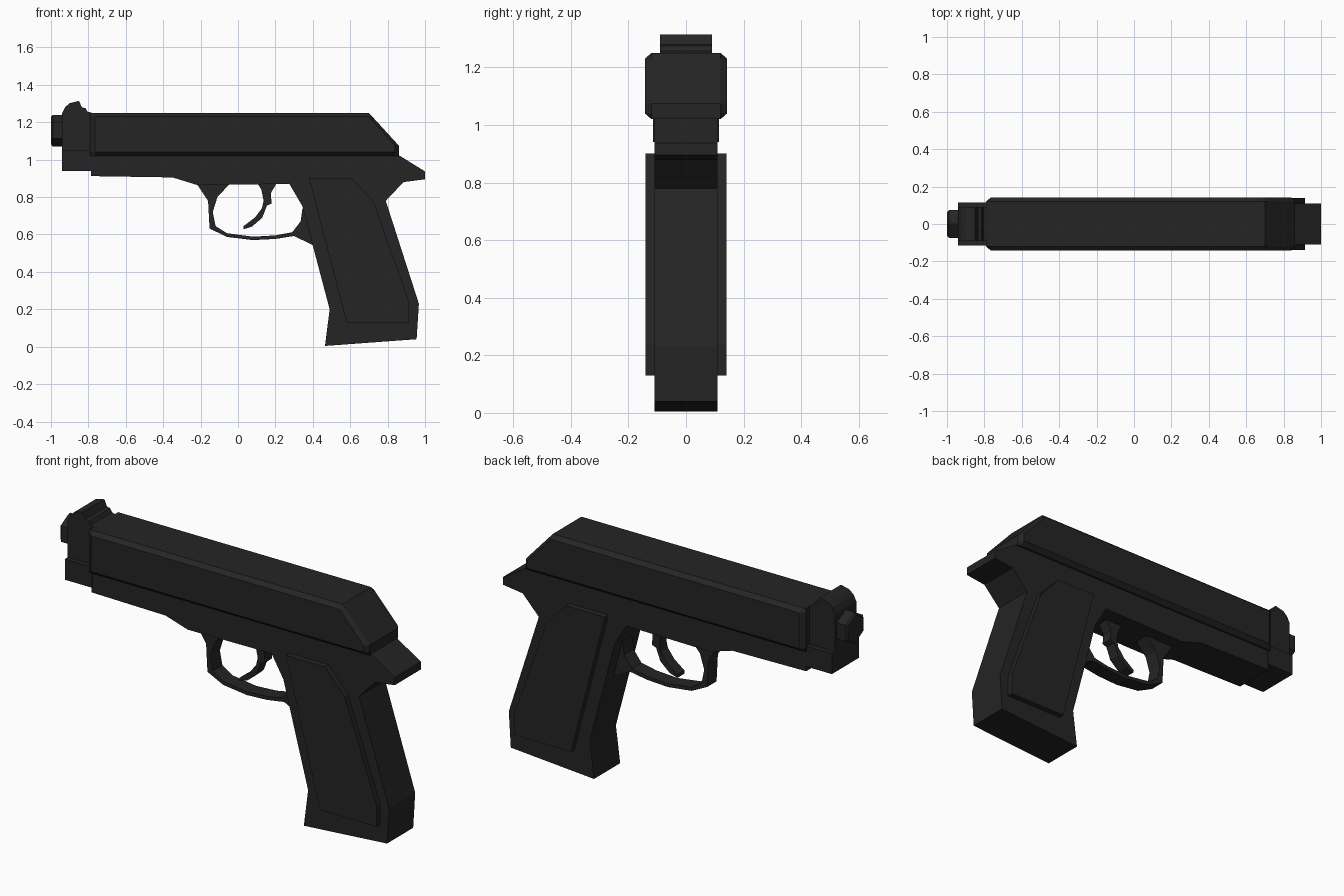
import bpy, bmesh, math
from mathutils import Matrix

if "Cube" in bpy.data.objects:
    bpy.data.objects.remove(bpy.data.objects["Cube"])

black = bpy.data.materials.new("matte black")
black.diffuse_color = (0.018, 0.018, 0.018, 1)
black.use_nodes = True
black.node_tree.nodes["Principled BSDF"].inputs["Base Color"].default_value = black.diffuse_color


def finish(bm, name):
    bmesh.ops.recalc_face_normals(bm, faces=bm.faces)
    mesh = bpy.data.meshes.new(name)
    bm.to_mesh(mesh)
    bm.free()
    mesh.materials.append(black)
    obj = bpy.data.objects.new(name, mesh)
    bpy.context.collection.objects.link(obj)
    return obj


def plate(name, profile, half):
    """Extrude an x-z outline symmetrically across y."""
    bm = bmesh.new()
    face = bm.faces.new([bm.verts.new((x, -half, z)) for x, z in profile])
    out = bmesh.ops.extrude_face_region(bm, geom=[face])
    verts = [v for v in out["geom"] if isinstance(v, bmesh.types.BMVert)]
    bmesh.ops.translate(bm, verts=verts, vec=(0, 2 * half, 0))
    bmesh.ops.triangulate(bm, faces=[f for f in bm.faces if len(f.verts) > 4])
    return finish(bm, name)


# Slide: chamfered section lofted along x, with a sloped rear end
def rear_x(z):
    return 0.86 if z < 1.075 else 0.86 - (z - 1.075) / 0.175 * 0.16


rows = [(0.12, 1.02), (0.143, 1.04), (0.143, 1.075), (0.143, 1.23), (0.12, 1.25)]
bm = bmesh.new()
rings = []
for start, offset, narrow in ((True, 0, True), (True, 0.025, False),
                              (False, -0.02, False), (False, 0, True)):
    ring = []
    for side in (-1, 1):
        for half, z in (rows if side < 0 else rows[::-1]):
            x = (-0.79 if start else rear_x(z)) + offset
            ring.append(bm.verts.new((x, side * (0.12 if narrow else half), z)))
    rings.append(ring)
n = len(rings[0])
for a, b in zip(rings, rings[1:]):
    for i in range(n):
        j = (i + 1) % n
        bm.faces.new((a[i], a[j], b[j], b[i]))
for ring in (rings[0], rings[-1]):
    for i in range(len(rows) - 1):
        bm.faces.new((ring[i], ring[i + 1], ring[n - 2 - i], ring[n - 1 - i]))
finish(bm, "slide")

# Frame and grip in one piece, with the rear tang
plate("frame", [(-0.785, 1.04), (-0.785, 0.912), (-0.35, 0.905), (-0.22, 0.865),
                (0.275, 0.87), (0.345, 0.75), (0.40, 0.54), (0.49, 0.2),
                (0.465, 0.004), (0.955, 0.04), (0.967, 0.23), (0.79, 0.78),
                (0.885, 0.88), (1.0, 0.895), (1.0, 0.937), (0.85, 1.03), (0.8, 1.04)], 0.11)

# Raised grip panels on both sides
plate("grip_panels", [(0.38, 0.9), (0.61, 0.9), (0.725, 0.775), (0.915, 0.24),
                      (0.915, 0.13), (0.58, 0.13)], 0.14)

# Trigger guard loop
plate("trigger_guard", [(-0.22, 0.87), (-0.16, 0.78), (-0.152, 0.632), (-0.06, 0.587),
                        (0.08, 0.57), (0.2, 0.576), (0.30, 0.592), (0.405, 0.54),
                        (0.36, 0.74), (0.345, 0.74), (0.335, 0.67), (0.29, 0.612),
                        (0.2, 0.595), (0.08, 0.588), (-0.06, 0.607), (-0.12, 0.645),
                        (-0.135, 0.72), (-0.11, 0.8), (-0.045, 0.87)], 0.04)

# Trigger
plate("trigger", [(0.10, 0.88), (0.21, 0.88), (0.175, 0.82), (0.18, 0.765), (0.155, 0.755),
                  (0.13, 0.69), (0.075, 0.642), (0.03, 0.628), (0.03, 0.645),
                  (0.09, 0.69), (0.128, 0.74), (0.137, 0.78), (0.125, 0.84)], 0.03)

# Muzzle block and the front sight above it
plate("muzzle_block", [(-0.94, 0.94), (-0.78, 0.94), (-0.78, 1.05), (-0.94, 1.05)], 0.115)
plate("front_sight", [(-0.94, 1.04), (-0.94, 1.25), (-0.925, 1.28), (-0.9, 1.302),
                      (-0.85, 1.314), (-0.835, 1.28), (-0.815, 1.275), (-0.805, 1.257),
                      (-0.78, 1.25), (-0.78, 1.04)], 0.09)

# Hexagonal barrel tip with a chamfered front
bm = bmesh.new()
for r1, r2, x, depth in ((0.085, 0.085, -0.95, 0.08), (0.085, 0.073, -0.995, 0.01)):
    turn = Matrix.Translation((x, 0, 1.155)) @ Matrix.Rotation(-math.pi / 2, 4, "Y")
    bmesh.ops.create_cone(bm, cap_ends=True, segments=6, radius1=r1, radius2=r2,
                          depth=depth, matrix=turn @ Matrix.Rotation(math.radians(0), 4, "Z"))
# Turn the hexagon so that its points face up and down
if max(v.co.z for v in bm.verts) < 1.235:
    bmesh.ops.rotate(bm, verts=bm.verts, cent=(0, 0, 1.155),
                     matrix=Matrix.Rotation(math.pi / 6, 3, "X"))
finish(bm, "barrel_tip")
